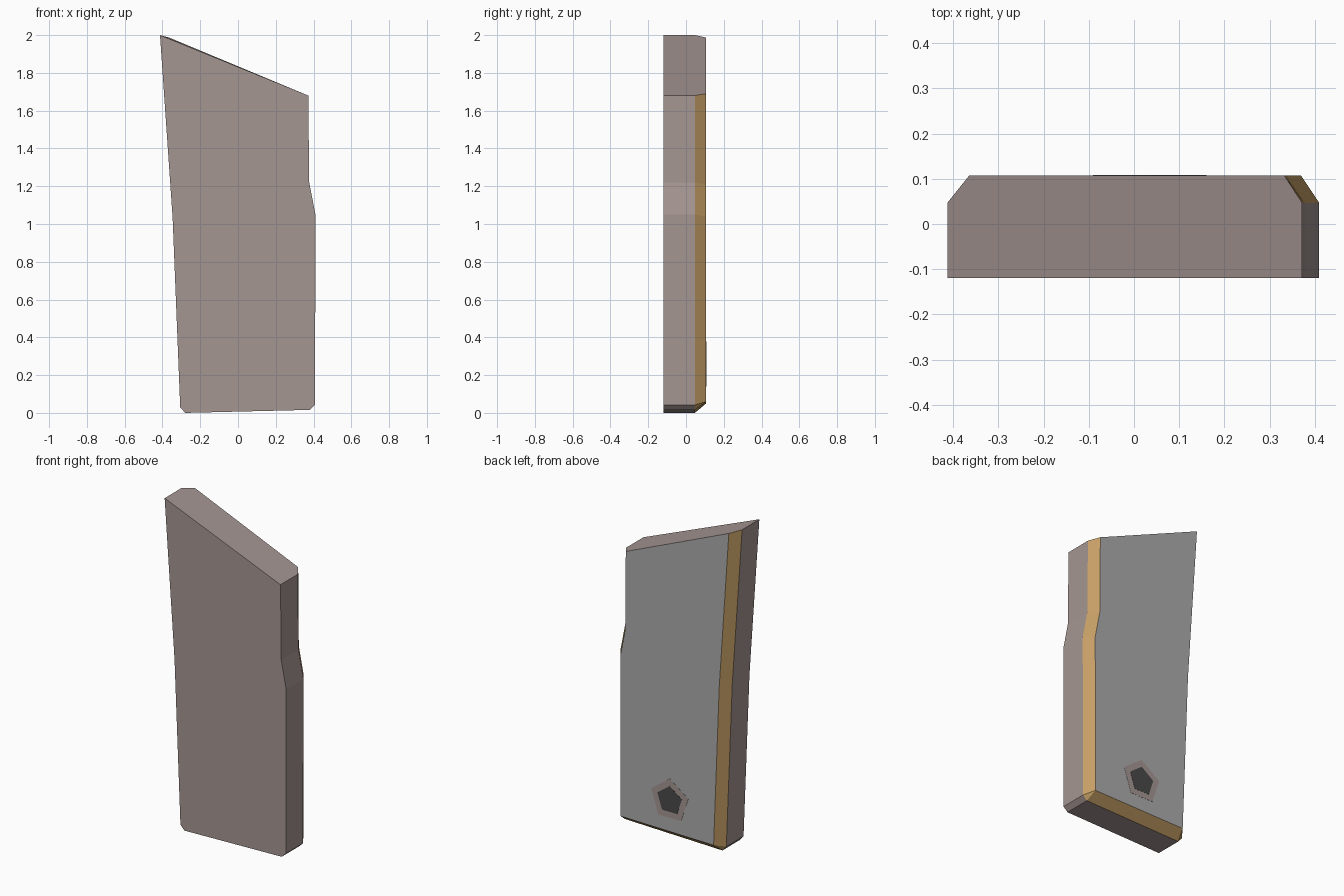
import bpy, bmesh, math

cube = bpy.data.objects.get("Cube")
if cube:
    bpy.data.objects.remove(cube, do_unlink=True)


def material(name, rgb):
    m = bpy.data.materials.new(name)
    m.use_nodes = True
    m.diffuse_color = (*rgb, 1)
    m.node_tree.nodes["Principled BSDF"].inputs["Base Color"].default_value = (*rgb, 1)
    return m


body_mat = material("mauve grey", (0.376, 0.305, 0.291))
edge_mat = material("tan edge", (0.56, 0.345, 0.13))
back_mat = material("plain grey", (0.41, 0.41, 0.41))
dark_mat = material("dark grey", (0.068, 0.068, 0.068))

FRONT, SHOULDER, BACK = -0.12, 0.047, 0.107


def add_object(name, bm, mats):
    bmesh.ops.recalc_face_normals(bm, faces=bm.faces)
    mesh = bpy.data.meshes.new(name)
    bm.to_mesh(mesh)
    bm.free()
    for m in mats:
        mesh.materials.append(m)
    obj = bpy.data.objects.new(name, mesh)
    bpy.context.collection.objects.link(obj)
    return obj


# Slab outline, from the high corner round to the low one: (x, z) of the
# full section, then (x, z) where the chamfer meets the back face
outline = [
    ((-0.413, 2.0), (-0.365, 1.987)),
    ((-0.346, 1.03), (-0.300, 1.03)),
    ((-0.306, 0.03), (-0.262, 0.05)),
    ((-0.280, 0.0), (-0.262, 0.05)),
    ((0.380, 0.016), (0.368, 0.06)),
    ((0.408, 0.042), (0.368, 0.06)),
    ((0.410, 1.05), (0.370, 1.04)),
    ((0.377, 1.22), (0.337, 1.21)),
    ((0.372, 1.68), (0.333, 1.69)),
]

bm = bmesh.new()
front = [bm.verts.new((p[0], FRONT, p[1])) for p, q in outline]
shoulder = [bm.verts.new((p[0], SHOULDER, p[1])) for p, q in outline]
back = []
for i, (p, q) in enumerate(outline):
    shared = i > 0 and q == outline[i - 1][1]
    back.append(back[-1] if shared else bm.verts.new((q[0], BACK, q[1])))


def face(verts, slot):
    f = bm.faces.new(list(dict.fromkeys(verts)))
    f.material_index = slot


face(front, 0)
face(back, 2)
for i in range(len(outline) - 1):
    j = i + 1
    face((front[i], front[j], shoulder[j], shoulder[i]), 0)
    face((shoulder[i], shoulder[j], back[j], back[i]), 1)
# Sloping top has no chamfer
face((front[-1], front[0], shoulder[0], back[0], back[-1], shoulder[-1]), 0)
add_object("slab", bm, [body_mat, edge_mat, back_mat])


# Five-sided inlay low on the back face
def pentagon_plate(name, radius, y, mat):
    bm = bmesh.new()
    ring = []
    for k in range(5):
        a = math.pi / 2 + k * math.tau / 5
        ring.append(bm.verts.new((0.035 + radius * math.cos(a), BACK - 0.002,
                                  0.246 + radius * math.sin(a))))
    base = bm.faces.new(ring)
    top = bmesh.ops.extrude_face_region(bm, geom=[base])["geom"]
    for v in top:
        if isinstance(v, bmesh.types.BMVert):
            v.co.y = y
    add_object(name, bm, [mat])


pentagon_plate("hole_rim", 0.132, BACK + 0.001, body_mat)
pentagon_plate("hole_centre", 0.087, BACK + 0.002, dark_mat)
